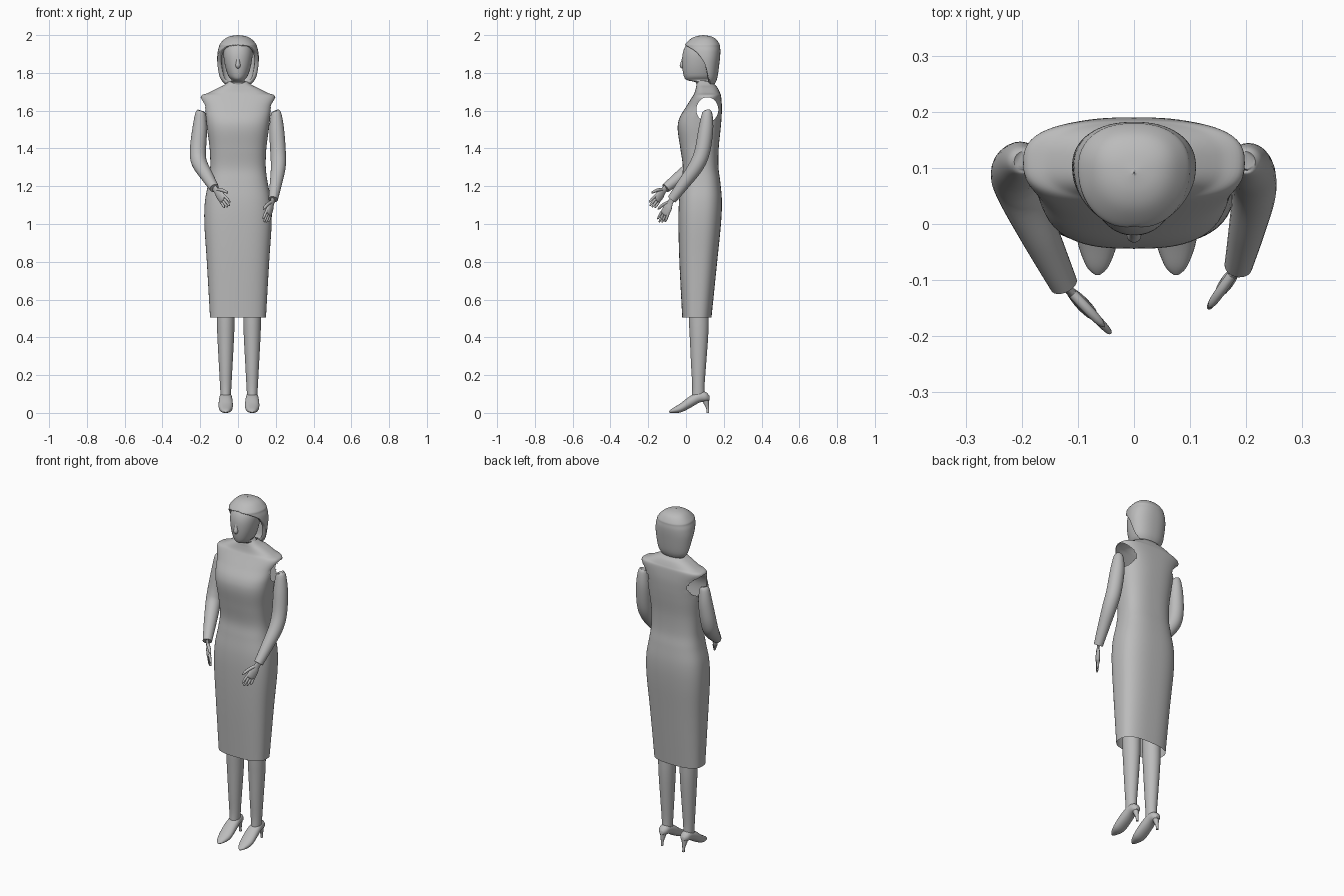
import bpy, bmesh, math
from mathutils import Vector

if "Cube" in bpy.data.objects:
    bpy.data.objects.remove(bpy.data.objects["Cube"])

grey = bpy.data.materials.new("plain_grey")
grey.use_nodes = True
grey.diffuse_color = (0.5, 0.5, 0.5, 1)
grey.node_tree.nodes["Principled BSDF"].inputs["Base Color"].default_value = (0.5, 0.5, 0.5, 1)


def spline(keys, steps):
    """Catmull-Rom interpolation through tuples of any length."""
    out = []
    last = len(keys) - 1
    for i in range(last):
        a, b, c, d = (keys[max(i - 1, 0)], keys[i], keys[i + 1], keys[min(i + 2, last)])
        for s in range(steps):
            t = s / steps
            out.append(tuple(
                q + t * ((r - p) + t * ((2 * p - 5 * q + 4 * r - w) + t * (3 * q - p - 3 * r + w))) / 2
                for p, q, r, w in zip(a, b, c, d)))
    return out + [tuple(keys[-1])]


def power(v, e):
    return math.copysign(abs(v) ** e, v)


def oval(n, squareness=2.0, opening=0.0):
    """Unit superellipse starting at the front, with an optional front gap."""
    e = 2 / squareness
    sweep = 2 * math.pi - 2 * opening
    count = n if opening == 0 else n - 1
    angles = [opening + sweep * i / count for i in range(n)]
    return [(power(math.sin(a), e), -power(math.cos(a), e)) for a in angles]


def loft(bm, rings, caps=True, closed=True):
    rows = [[bm.verts.new(p) for p in ring] for ring in rings]
    n = len(rows[0])
    for low, high in zip(rows, rows[1:]):
        for i in range(n if closed else n - 1):
            j = (i + 1) % n
            bm.faces.new((low[i], low[j], high[j], high[i]))
    if caps:
        bm.faces.new(rows[0][::-1])
        bm.faces.new(rows[-1])


def tube(bm, keys, steps=6, n=16, side=Vector((1, 0, 0)), flat=1.0):
    """Sweep along (x, y, z, radius) keys; side is the wide direction."""
    path = spline(keys, steps)
    pts = [Vector(p[:3]) for p in path]
    rings = []
    for i, p in enumerate(pts):
        t = (pts[min(i + 1, len(pts) - 1)] - pts[max(i - 1, 0)]).normalized()
        u = (side - t * side.dot(t)).normalized()
        v = t.cross(u)
        r = max(path[i][3], 0.001)
        rings.append([p + u * r * a + v * r * flat * b for a, b in oval(n)])
    loft(bm, rings)


def upright(keys, steps, n, squareness):
    """Horizontal rings from (z, half width, front y, back y) keys."""
    return [[(w * a, (f + b) / 2 + (b - f) / 2 * c, z) for a, c in oval(n, squareness)]
            for z, w, f, b in spline(keys, steps)]


def finish(name, bm):
    bmesh.ops.remove_doubles(bm, verts=bm.verts, dist=0.0002)
    bmesh.ops.recalc_face_normals(bm, faces=bm.faces)
    mesh = bpy.data.meshes.new(name)
    bm.to_mesh(mesh)
    bm.free()
    mesh.materials.append(grey)
    obj = bpy.data.objects.new(name, mesh)
    bpy.context.collection.objects.link(obj)
    bpy.ops.object.select_all(action='DESELECT')
    obj.select_set(True)
    bpy.context.view_layer.objects.active = obj
    bpy.ops.object.shade_smooth_by_angle(angle=math.radians(50))
    return obj


# Dress: open shell with a hem and two armholes
dress = [(.505, .148, -.02, .135), (.8, .165, -.035, .165), (1.0, .178, -.04, .185),
         (1.12, .175, -.037, .19), (1.22, .157, -.025, .182), (1.3, .147, -.017, .172),
         (1.4, .15, -.03, .173), (1.5, .163, -.044, .183), (1.56, .17, -.035, .188),
         (1.62, .18, 0, .19), (1.675, .197, .034, .186), (1.695, .155, .045, .18),
         (1.72, .107, .052, .168), (1.735, .075, .055, .155), (1.755, .047, .06, .14)]
bm = bmesh.new()
loft(bm, upright(dress, 6, 72, 2.7), caps=False)
HOLE_Y, HOLE_Z, HOLE_W, HOLE_H = .113, 1.605, .058, .066


def hole_distance(p):
    return math.hypot((p.y - HOLE_Y) / HOLE_W, (p.z - HOLE_Z) / HOLE_H)


inside = [f for f in bm.faces
          if abs(f.calc_center_median().x) > .12 and hole_distance(f.calc_center_median()) < 1]
bmesh.ops.delete(bm, geom=inside, context='FACES')
for v in bm.verts:
    if v.is_boundary and abs(v.co.x) > .12 and 1.5 < v.co.z < 1.7:
        d = hole_distance(v.co)
        v.co.y = HOLE_Y + (v.co.y - HOLE_Y) / d
        v.co.z = HOLE_Z + (v.co.z - HOLE_Z) / d
finish("dress", bm)

# Head and neck with a soft nose
head = [(1.68, .05, .06, .15), (1.72, .046, .055, .14), (1.75, .045, .05, .135),
        (1.762, .034, .004, .13), (1.785, .052, -.012, .14), (1.84, .069, -.02, .15),
        (1.9, .077, -.018, .16), (1.945, .07, 0, .16), (1.975, .04, .04, .13)]
bm = bmesh.new()
loft(bm, upright(head, 5, 40, 2.1))
tube(bm, [(0, -.008, 1.9, .006), (0, -.016, 1.86, .01), (0, -.02, 1.838, .013), (0, -.012, 1.825, .006)])
finish("head", bm)

# Hair: bob with a face opening, given thickness
hair = [(1.74, .078, .03, .152, 2.2), (1.775, .098, .01, .166, 1.95), (1.86, .109, 0, .178, 1.6),
        (1.91, .107, -.006, .182, 1.25), (1.938, .1, -.008, .18, .7), (1.953, .095, -.004, .177, 0),
        (1.98, .07, .025, .158, 0), (1.994, .042, .055, .13, 0), (2.0, .001, .09, .092, 0)]
bm = bmesh.new()
rings = []
for z, w, f, b, gap in spline(hair, 5):
    gap = max(gap, .0001)
    rings.append([(w * a * (1 + .1 * c), (f + b) / 2 + (b - f) / 2 * c, z)
                  for a, c in oval(48, 2.25, gap)])
loft(bm, rings, caps=False, closed=False)
obj = finish("hair", bm)
solid = obj.modifiers.new("thickness", 'SOLIDIFY')
solid.thickness = .022
solid.offset = -1

# Arms: separate sleeves, posed differently
poses = {
    "right": [(-.197, .112, 1.6, .014), (-.199, .112, 1.585, .027), (-.203, .108, 1.5, .039),
              (-.212, .092, 1.39, .043), (-.205, .06, 1.325, .041), (-.165, -.025, 1.255, .034),
              (-.125, -.108, 1.19, .025)],
    "left": [(.2, .112, 1.6, .014), (.202, .112, 1.585, .027), (.205, .105, 1.5, .039),
             (.212, .085, 1.38, .041), (.213, .05, 1.3, .039), (.2, -.015, 1.21, .032),
             (.186, -.075, 1.13, .025)]}
tips = {"right": (-.048, -.188, 1.09), "left": (.142, -.137, 1.005)}
for side, keys in poses.items():
    bm = bmesh.new()
    tube(bm, keys, n=24)
    finish(side + "_arm", bm)

    # Hand: flat palm, four fingers and a thumb
    wrist, tip = Vector(keys[-1][:3]), Vector(tips[side])
    d = tip - wrist
    along = d.normalized()
    across = (Vector((0, 0, 1)) - along * along.z).normalized()
    bm = bmesh.new()

    def at(t, s, r):
        return (*(wrist + d * t + across * s), r)

    tube(bm, [at(-.1, 0, .017), at(.15, 0, .018), at(.35, 0, .026), at(.58, 0, .025), at(.65, 0, .014)],
         side=across, flat=.45)
    for k in range(4):
        s = (k - 1.5) * .0125
        reach = (.86, .95, 1, .94)[k]
        tube(bm, [at(.5, s, .0075), at(.75, s * 1.25, .007), at(reach - .04, s * 1.3, .005),
                  at(reach, s * 1.3, .001)], steps=3, n=8, side=across)
    tube(bm, [at(.15, .01, .009), at(.35, .032, .009), at(.55, .046, .007), at(.64, .05, .001)],
         steps=3, n=8, side=across)
    finish(side + "_hand", bm)

# Legs and heeled shoes
leg = [(.7, .05, .01, .12), (.5, .047, .015, .12), (.4, .044, .02, .117), (.25, .036, .027, .106),
       (.14, .03, .033, .098), (.07, .026, .03, .1)]
shoe = [(-.091, .004, .002, .008), (-.075, .02, 0, .022), (-.03, .036, .002, .05),
        (.02, .037, .025, .088), (.07, .032, .054, .112), (.105, .027, .06, .11), (.124, .012, .066, .09)]
for side, x in (("right", -.065), ("left", .075)):
    bm = bmesh.new()
    loft(bm, upright(leg, 5, 28, 2))
    bmesh.ops.translate(bm, verts=bm.verts, vec=(x, 0, 0))
    finish(side + "_leg", bm)
    bm = bmesh.new()
    loft(bm, [[(x + w * a, y, (lo + hi) / 2 + (hi - lo) / 2 * c) for a, c in oval(24, 2.2)]
              for y, w, lo, hi in spline(shoe, 5)])
    tube(bm, [(x, .102, .08, .02), (x, .107, .055, .015), (x, .114, .025, .008), (x, .116, 0, .007)], n=12)
    finish(side + "_shoe", bm)
